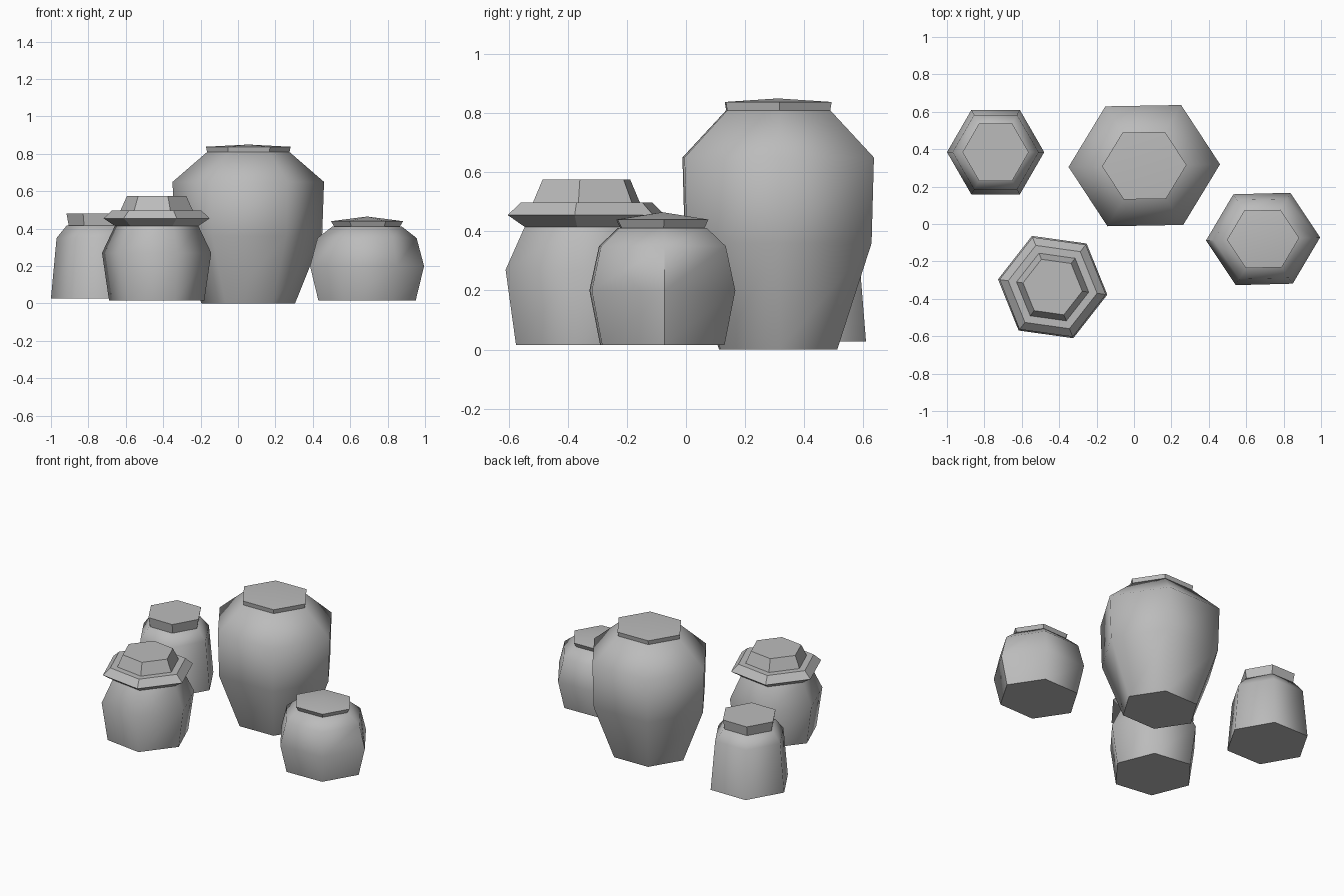
import bpy, bmesh, math
from mathutils import Matrix, Vector

old = bpy.data.objects.get("Cube")
if old:
    bpy.data.objects.remove(old, do_unlink=True)

clay = bpy.data.materials.new("grey clay")
clay.use_nodes = True
clay.diffuse_color = (0.5, 0.5, 0.5, 1)
clay.node_tree.nodes["Principled BSDF"].inputs["Base Color"].default_value = (0.5, 0.5, 0.5, 1)


def turned(name, profile, centre, turn=0, squash=1, peak=None, angle=61):
    """Six-sided lathe from (radius, height) pairs, with a flat or peaked top."""
    bm = bmesh.new()
    rings = [[bm.verts.new((r * math.cos(i * math.pi / 3), r * math.sin(i * math.pi / 3), z))
              for i in range(6)] for r, z in profile]
    for low, high in zip(rings, rings[1:]):
        for i in range(6):
            j = (i + 1) % 6
            bm.faces.new((low[i], low[j], high[j], high[i]))
    bm.faces.new(rings[0][::-1])
    if peak:
        tip = bm.verts.new((0, 0, peak))
        for i in range(6):
            bm.faces.new((rings[-1][i], rings[-1][(i + 1) % 6], tip))
    else:
        bm.faces.new(rings[-1])
    bm.transform(Matrix.Translation(Vector((*centre, 0)))
                 @ Matrix.Rotation(math.radians(turn), 4, "Z")
                 @ Matrix.Diagonal((1, squash, 1, 1)))
    mesh = bpy.data.meshes.new(name)
    bm.to_mesh(mesh)
    bm.free()
    mesh.materials.append(clay)
    obj = bpy.data.objects.new(name, mesh)
    bpy.context.collection.objects.link(obj)
    bpy.ops.object.select_all(action="DESELECT")
    obj.select_set(True)
    bpy.context.view_layer.objects.active = obj
    bpy.ops.object.shade_smooth_by_angle(angle=math.radians(angle))


# Large jar
place = dict(centre=(0.055, 0.312), turn=1, squash=0.914)
turned("large_jar_body", [(0.25, 0), (0.395, 0.36), (0.405, 0.65), (0.22, 0.81)], **place)
turned("large_jar_lid", [(0.22, 0.808), (0.226, 0.838)], peak=0.85, angle=30, **place)

# Small round jar
place = dict(centre=(0.69, -0.08), turn=1.5, squash=0.92)
turned("round_jar_body", [(0.26, 0.015), (0.305, 0.2), (0.265, 0.35), (0.185, 0.412)], **place)
turned("round_jar_lid", [(0.175, 0.41), (0.193, 0.44)], peak=0.465, angle=30, **place)

# Small tapered jar
place = dict(centre=(-0.74, 0.384))
turned("tapered_jar_body", [(0.26, 0.028), (0.23, 0.35), (0.175, 0.418)], **place)
turned("tapered_jar_lid", [(0.165, 0.415), (0.177, 0.482)], angle=30, **place)

# Jar with a brimmed lid
place = dict(centre=(-0.435, -0.337), turn=-8)
turned("brimmed_jar_body", [(0.257, 0.015), (0.295, 0.27), (0.225, 0.416)], **place)
turned("brimmed_jar_lid", [(0.225, 0.415), (0.287, 0.455), (0.24, 0.498), (0.195, 0.498),
                           (0.16, 0.575)], angle=30, **place)
